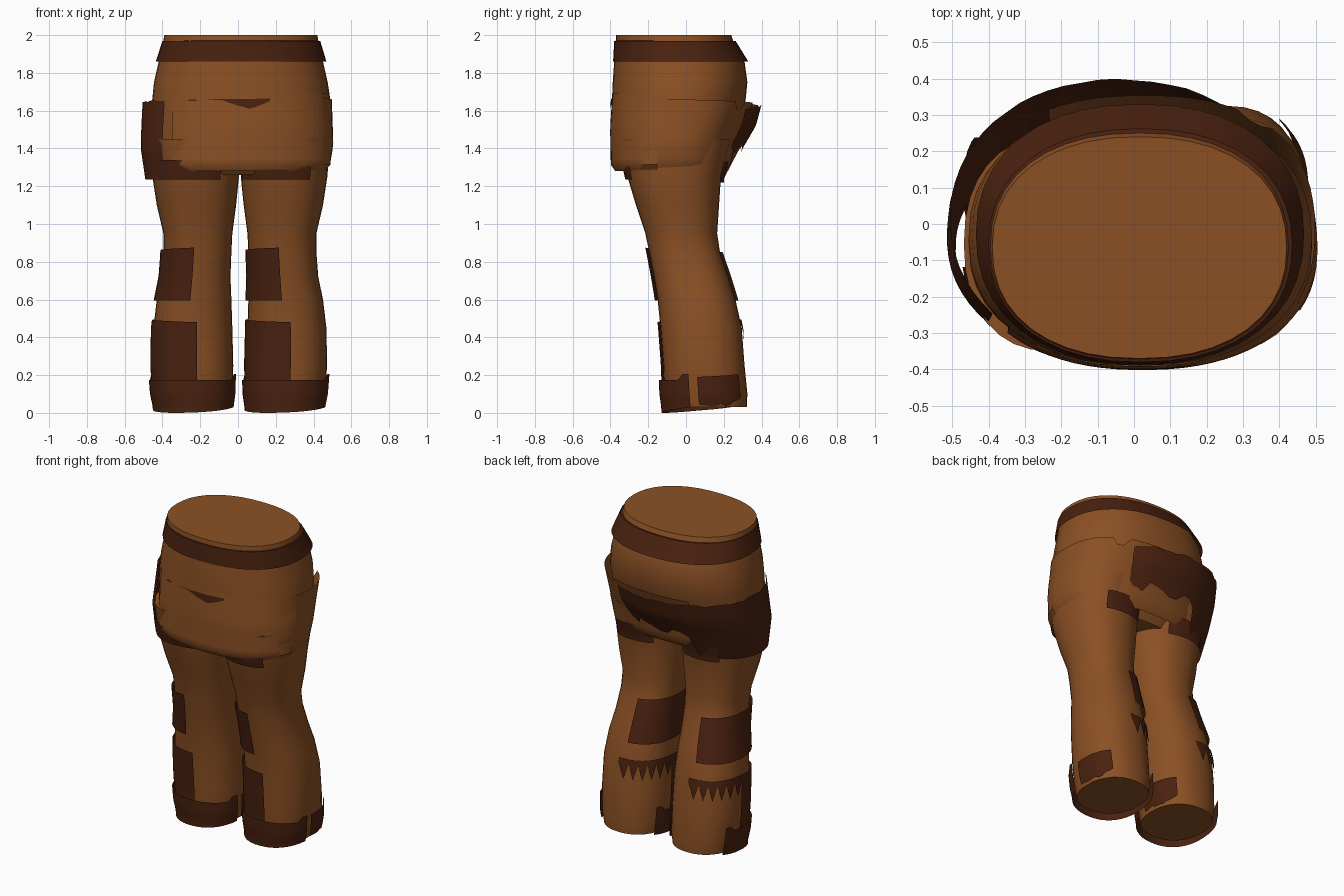
import bpy, bmesh, math, random

if "Cube" in bpy.data.objects:
    bpy.data.objects.remove(bpy.data.objects["Cube"])
random.seed(4)

def material(name, rgb):
    m = bpy.data.materials.new(name)
    m.diffuse_color = (*rgb, 1)
    m.use_nodes = True
    m.node_tree.nodes["Principled BSDF"].inputs["Base Color"].default_value = m.diffuse_color
    return m

TAN = material("tan leather", (0.26, 0.081, 0.018))
DARK = material("dark leather", (0.068, 0.0155, 0.005))

# Cross-section profiles: z, x min, x max, y min, y max
PELVIS = [(1.26, -.36, .38, -.27, .15), (1.35, -.45, .48, -.36, .20),
          (1.5, -.455, .49, -.385, .27), (1.65, -.455, .49, -.39, .315),
          (1.75, -.445, .475, -.388, .325), (1.86, -.42, .45, -.38, .31),
          (1.97, -.395, .425, -.372, .25), (2.0, -.39, .42, -.37, .24)]
BELT = [(1.86, -.435, .468, -.386, .33), (1.97, -.40, .435, -.38, .262)]
LEG = [(.03, .05, .435, -.105, .322), (.1, .04, .45, -.115, .325),
       (.25, .035, .462, -.12, .31), (.45, .04, .458, -.135, .295),
       (.6, .045, .44, -.15, .262), (.72, .05, .415, -.17, .225),
       (.85, .045, .405, -.195, .18), (.95, .04, .405, -.215, .165),
       (1.1, .02, .44, -.265, .175), (1.25, .005, .463, -.31, .185),
       (1.45, .0, .478, -.35, .24)]
APRON = [(1.28, -.425, .465, -.375, .20), (1.31, -.455, .495, -.398, .22),
         (1.5, -.46, .507, -.402, .29), (1.69, -.455, .488, -.391, .325)]
HIP_CLOTH = [(1.28, -.42, .462, -.37, .21), (1.31, -.43, .487, -.38, .235),
             (1.42, -.45, .505, -.39, .26), (1.66, -.46, .497, -.39, .362)]
BACK_CLOTH = [(1.23, -.49, .36, -.35, .22), (1.4, -.515, .40, -.38, .30),
              (1.52, -.512, .43, -.38, .37), (1.65, -.505, .44, -.37, .405)]
SHIFT = .01

def leg_table(side):
    if side > 0:
        return [(z, SHIFT + a, SHIFT + b, c, d) for z, a, b, c, d in LEG]
    return [(z, SHIFT - b, SHIFT - a, c, d) for z, a, b, c, d in LEG]

def section(table, z):
    if z <= table[0][0]:
        return table[0][1:]
    for lo, hi in zip(table, table[1:]):
        if z <= hi[0]:
            t = (z - lo[0]) / (hi[0] - lo[0])
            return [a + (b - a) * t for a, b in zip(lo[1:], hi[1:])]
    return table[-1][1:]

def point(table, deg, z, off=0, n=2.25):
    x0, x1, y0, y1 = section(table, z)
    c, s = math.cos(math.radians(deg)), math.sin(math.radians(deg))
    px = math.copysign(abs(c) ** (2 / n), c) * ((x1 - x0) / 2 + off)
    py = math.copysign(abs(s) ** (2 / n), s) * ((y1 - y0) / 2 + off)
    return ((x0 + x1) / 2 + px, (y0 + y1) / 2 + py, z)

def finish(name, bm, mat):
    me = bpy.data.meshes.new(name)
    bm.to_mesh(me)
    bm.free()
    me.materials.append(mat)
    ob = bpy.data.objects.new(name, me)
    bpy.context.collection.objects.link(ob)
    bpy.ops.object.select_all(action='DESELECT')
    ob.select_set(True)
    bpy.context.view_layer.objects.active = ob
    bpy.ops.object.shade_smooth_by_angle(angle=math.radians(40))
    return ob

def loft(name, table, mat, n=40, caps=True):
    """Closed tube through every section of a profile table."""
    bm = bmesh.new()
    rings = [[bm.verts.new(point(table, 360 * i / n, row[0])) for i in range(n)]
             for row in table]
    for a, b in zip(rings, rings[1:]):
        for i in range(n):
            j = (i + 1) % n
            bm.faces.new((a[i], a[j], b[j], b[i]))
    if caps:
        bm.faces.new(rings[0][::-1])
        bm.faces.new(rings[-1])
    return finish(name, bm, mat)

def patch(name, table, a0, a1, zlo, zhi, mat, off=.012, cols=18, rows=8, n=2.25):
    """Sheet wrapped round a profile; zlo / zhi may be functions of 0..1."""
    lo = zlo if callable(zlo) else lambda t: zlo
    hi = zhi if callable(zhi) else lambda t: zhi
    bm = bmesh.new()
    grid = []
    for i in range(cols + 1):
        t = i / cols
        b, h = lo(t), hi(t)
        b = min(b, h - .003)
        grid.append([bm.verts.new(point(table, a0 + (a1 - a0) * t,
                                        b + (h - b) * k / rows, off, n))
                     for k in range(rows + 1)])
    for p, q in zip(grid, grid[1:]):
        for k in range(rows):
            bm.faces.new((p[k], q[k], q[k + 1], p[k + 1]))
    return finish(name, bm, mat)

# Hips and belt
loft("hips", PELVIS, TAN)
loft("belt", BELT, DARK, caps=False)
patch("belt_top_edge", [(1.969, -.40, .435, -.38, .262), (1.971, -.39, .42, -.37, .24)],
      0, 360, 1.969, 1.971, DARK, off=0, cols=40, rows=1)

# Tan apron over the front, wrapped hip cloth on the right and back
patch("front_apron", APRON, 222, 350, 1.28, 1.69, TAN, off=0, cols=28, rows=12)
patch("hip_cloth", HIP_CLOTH, -28, 118, 1.28,
      lambda t: 1.665 - .03 * t - (.04 if abs(t - .55) < .04 else 0),
      TAN, off=0, cols=28, rows=10, n=2.4)

# Dark torn cloth round the left side and back
def torn_hem(t):
    if t < .36:
        return 1.40 + random.uniform(-.03, .03)
    return 1.235
patch("back_cloth", BACK_CLOTH, 52, 222, torn_hem,
      lambda t: 1.615 + .035 * t + random.uniform(-.008, .008),
      DARK, off=0, cols=30, rows=10, n=2.1)

# Tears in the apron
patch("apron_tear", APRON, 251, 286, lambda t: 1.657 - .048 * max(0, 1 - abs(t - .65) / .4),
      lambda t: 1.66 + .004 * t, DARK, off=.005, cols=14, rows=2)
patch("apron_small_tear", APRON, 237, 243, 1.652, 1.66, DARK, off=.005, cols=3, rows=1)

def teeth(t):
    return .495 - .03 - .095 * (1 - abs(((t * 6) % 1) * 2 - 1))

def cuff_top(t):
    return .175 + (.03 if t < .08 or t > .94 else 0)

# Legs with their patches and cuffs
for side, label in ((1, "right"), (-1, "left")):
    T = leg_table(side)
    loft(label + "_leg", T, TAN, n=32)
    patch(label + "_knee_patch", T, 97, 266, .595, lambda t: .85 + .025 * t, DARK, off=.016)
    patch(label + "_shin_patch", T, 178, 274, .15, lambda t: .495 - .015 * t, DARK, off=.013)
    # fringe hanging across the calf
    patch(label + "_calf_fringe", T, 88, 180, teeth, .495, DARK, off=.008, cols=24, rows=3)
    patch(label + "_cuff", T, 150, 342,
          lambda t: .03 - .03 * math.sin(math.pi * t), cuff_top, DARK, off=.026, cols=24)
    patch(label + "_cuff_flap", T, -8, 50,
          lambda t: .035 + .09 * max(0, t - .6) + random.uniform(0, .015),
          lambda t: .19 + .015 * t, DARK, off=.012, cols=9)
    # dark lining below the apron hem
    a0, a1 = (205, 302) if side > 0 else (190, 300)
    patch(label + "_front_lining", T, a0, a1, 1.235, 1.34, DARK, off=.015, rows=4)
    patch(label + "_back_lining", T, 65, 120, 1.22, 1.33, DARK, off=.018, rows=4, cols=10)
